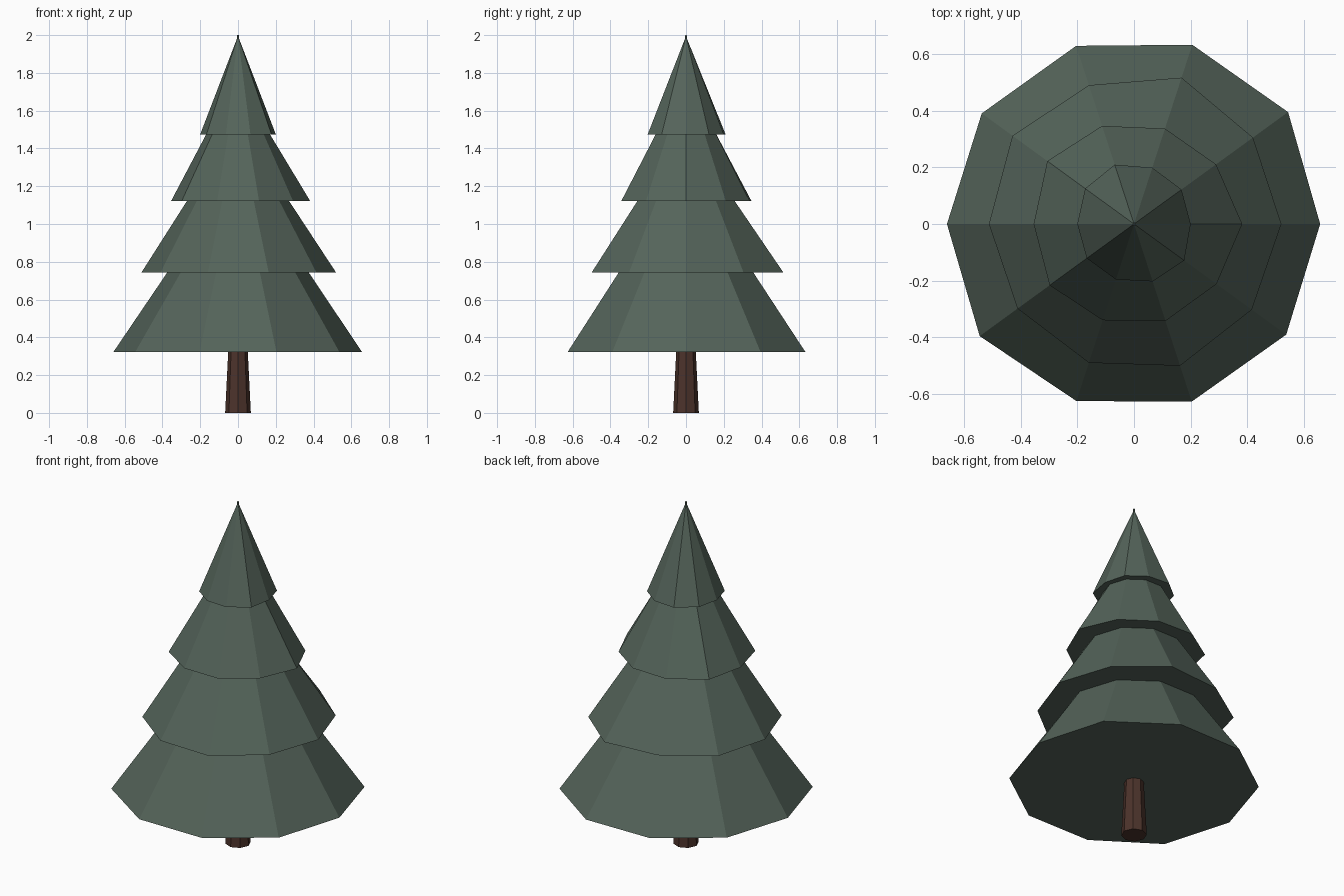
import bpy, bmesh, math

if "Cube" in bpy.data.objects:
    bpy.data.objects.remove(bpy.data.objects["Cube"])


def material(name, color):
    m = bpy.data.materials.new(name)
    m.diffuse_color = (*color, 1)
    m.use_nodes = True
    m.node_tree.nodes["Principled BSDF"].inputs["Base Color"].default_value = m.diffuse_color
    return m


needles = material("dark green needles", (0.089, 0.127, 0.102))
bark = material("brown bark", (0.072, 0.033, 0.024))


def stack(name, rings, mat):
    """Closed solid from (z, radii) rings; each ring lists one radius per corner."""
    bm = bmesh.new()
    loops = []
    for z, radii in rings:
        n = len(radii)
        loops.append([bm.verts.new((r * math.cos(2 * math.pi * i / n),
                                    r * math.sin(2 * math.pi * i / n), z))
                      for i, r in enumerate(radii)])
    for a, b in zip(loops, loops[1:]):
        for i in range(len(a)):
            j = (i + 1) % len(a)
            bm.faces.new((a[i], a[j], b[j], b[i]))
    bm.faces.new(loops[0][::-1])
    bm.faces.new(loops[-1])
    bmesh.ops.recalc_face_normals(bm, faces=bm.faces)
    me = bpy.data.meshes.new(name)
    bm.to_mesh(me)
    bm.free()
    me.materials.append(mat)
    ob = bpy.data.objects.new(name, me)
    bpy.context.collection.objects.link(ob)
    return ob


# Tapered eight-sided trunk
stack("trunk", [(0, [0.068] * 8), (0.34, [0.051] * 8)], bark)

# Ten-sided bough tiers with slightly uneven rims: name, rim z, rim radii, top z, top radius
tiers = [
    ("bottom_boughs", 0.322,
     [.657, .672, .665, .661, .664, .66, .673, .657, .659, .664], 0.75, 0.37),
    ("lower_boughs", 0.742,
     [.52, .519, .543, .515, .53, .512, .508, .515, .526, .514], 1.13, 0.265),
    ("upper_boughs", 1.122,
     [.382, .358, .354, .364, .378, .354, .368, .357, .36, .36], 1.485, 0.163),
    ("top_boughs", 1.475,
     [.2, .207, .209, .22, .213, .2, .206, .206, .213, .219], 1.98, 0.006),
]
for name, z0, rim, z1, top in tiers:
    stack(name, [(z0, rim), (z1, [top] * 10)], needles)

# Small tip
stack("tip", [(1.97, [0.006] * 10), (2.0, [0.004] * 10)], needles)
